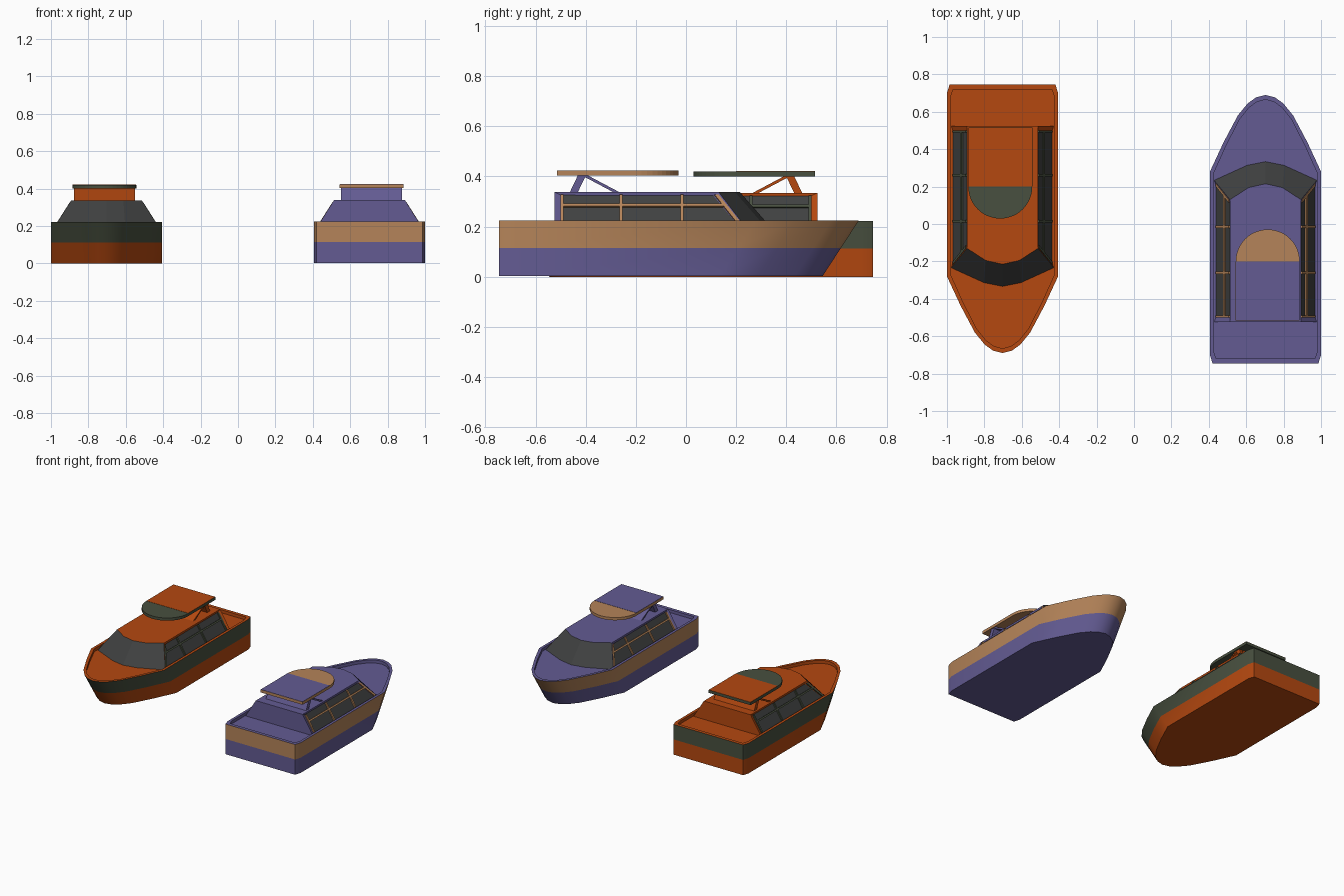
import bpy, bmesh, math
from mathutils import Vector, Matrix

if "Cube" in bpy.data.objects:
    bpy.data.objects.remove(bpy.data.objects["Cube"])

# colours: (hull and roof, trim)
PURPLE, TAN = (0.125, 0.105, 0.29, 1), (0.46, 0.23, 0.10, 1)
ORANGE, GREEN = (0.46, 0.065, 0.005, 1), (0.065, 0.08, 0.05, 1)
GLASS = (0.05, 0.052, 0.052, 1)


def material(name, colour):
    m = bpy.data.materials.new(name)
    m.diffuse_color = colour
    m.use_nodes = True
    m.node_tree.nodes["Principled BSDF"].inputs["Base Color"].default_value = m.diffuse_color
    return m


def finish(bm, name, mats, place, smooth=False):
    bmesh.ops.recalc_face_normals(bm, faces=bm.faces)
    me = bpy.data.meshes.new(name)
    bm.to_mesh(me)
    bm.free()
    for m in mats:
        me.materials.append(m)
    ob = bpy.data.objects.new(name, me)
    bpy.context.collection.objects.link(ob)
    ob.matrix_world = place
    if smooth:
        bpy.ops.object.select_all(action='DESELECT')
        ob.select_set(True)
        bpy.context.view_layer.objects.active = ob
        bpy.ops.object.shade_smooth_by_angle(angle=math.radians(30))
    return ob


def loft(bm, rings, mats):
    """Skin closed rings and cap both ends; mats gives one index per band."""
    vs = [[bm.verts.new(p) for p in r] for r in rings]
    n = len(vs[0])
    bands = []
    for a, b, m in zip(vs, vs[1:], mats):
        band = []
        for i in range(n):
            f = bm.faces.new((a[i], a[(i + 1) % n], b[(i + 1) % n], b[i]))
            f.material_index = m
            band.append(f)
        bands.append(band)
    bm.faces.new(vs[0])
    bm.faces.new(vs[-1])
    return bands


def prism(name, pts, offset, mat, place):
    bm = bmesh.new()
    off = Vector(offset)
    loft(bm, [[Vector(p) for p in pts], [Vector(p) + off for p in pts]], [0])
    return finish(bm, name, [mat], place)


def mirrored(half):
    """Half outline from stern to bow tip, closed across x = 0."""
    return half + [(-x, y) for x, y in reversed(half[:-1])]


HULL = mirrored([(0.283, -0.745), (0.297, -0.70), (0.297, 0.28), (0.225, 0.435),
                 (0.148, 0.58), (0.095, 0.645), (0.05, 0.677), (0, 0.69)])


def side_x(z):
    return 0.276 - 0.637 * (z - 0.2)


def boat(label, place, main, trim, glass):
    # hull: raked bow, two-colour band, rim and recessed deck
    def ring(z):
        rake = 0.145 * (1 - z / 0.222)
        return [(x, y - (rake if y > 0 else 0), z) for x, y in HULL]

    def inner(z):
        return [(x * 0.935, (y + 0.0275) * 0.965 - 0.0275, z) for x, y in HULL]
    bm = bmesh.new()
    loft(bm, [ring(0), ring(0.112), ring(0.222), inner(0.222), inner(0.2)], [0, 1, 0, 0])
    finish(bm, label + "_hull", [main, trim], place, smooth=True)

    # cabin: sloped sides, wrapped windscreen, recessed side windows
    base = mirrored([(0.276, -0.525), (0.276, 0.235), (0.10, 0.315), (0, 0.335)])
    top = mirrored([(0.19, -0.525), (0.19, 0.13), (0.09, 0.195), (0, 0.215)])
    bm = bmesh.new()
    band = loft(bm, [[(x, y, 0.198) for x, y in base], [(x, y, 0.335) for x, y in top]], [0])[0]
    for f in band[1:5]:
        f.material_index = 1
    bmesh.ops.recalc_face_normals(bm, faces=bm.faces)
    sides = [band[0], band[5]]
    bmesh.ops.inset_individual(bm, faces=sides, thickness=0.014, depth=-0.008)
    for f in sides:
        f.material_index = 1
        for v in f.verts:
            v.co.y += 0.016 if v.co.y < 0 else -0.014
    finish(bm, label + "_cabin", [main, glass], place)

    # window bars lying on both sloped cabin sides
    def bar(y0, z0, y1, z1, w):
        if z0 == z1:
            return [(y0, z0 - w), (y1, z0 - w), (y1, z0 + w), (y0, z0 + w)]
        return [(y0 - w, z0), (y0 + w, z0), (y1 + w, z1), (y1 - w, z1)]
    bars = [bar(y, 0.215, y, 0.325, 0.006) for y in (-0.495, -0.26, -0.015)]
    bars.append(bar(0.21, 0.215, 0.122, 0.325, 0.008))
    bars.append(bar(-0.495, 0.284, 0.155, 0.284, 0.005))
    for s, side in ((1, "right"), (-1, "left")):
        for i, quad in enumerate(bars):
            pts = [(s * (side_x(z) + 0.001), y, z) for y, z in quad]
            prism(f"{label}_window_bar_{side}_{i + 1}", pts,
                  (-s * 0.009, 0, -0.0057), trim, place)

    # canopy: squared stern end, half-round front, coloured panel on the aft part
    cx, r = 0.012, 0.171
    arc = [(cx + r * math.cos(math.pi * i / 24), -0.2 + r * math.sin(math.pi * i / 24), 0.4)
           for i in range(25)]
    prism(label + "_canopy", arc + [(cx - r, -0.515, 0.4), (cx + r, -0.515, 0.4)],
          (0, 0, 0.02), trim, place)
    q = r - 0.001
    prism(label + "_canopy_panel",
          [(cx - q, -0.514, 0.419), (cx + q, -0.514, 0.419),
           (cx + q, -0.2, 0.419), (cx - q, -0.2, 0.419)], (0, 0, 0.0025), main, place)

    # canopy supports: two broad leaning plates
    for name, yt, yb, w in (("rear", -0.415, -0.448, 0.016), ("front", -0.405, -0.275, 0.012)):
        pts = [(cx - 0.163, yb - w, 0.333), (cx - 0.163, yb + w, 0.333),
               (cx - 0.163, yt + w, 0.402), (cx - 0.163, yt - w, 0.402)]
        prism(f"{label}_{name}_canopy_support", pts, (0.326, 0, 0), main, place)


glass = material("glass", GLASS)
boat("purple_boat", Matrix.Translation((0.703, 0, 0.003)),
     material("purple", PURPLE), material("tan", TAN), glass)
boat("orange_boat", Matrix.Translation((-0.703, 0, 0)) @ Matrix.Rotation(math.pi, 4, 'Z'),
     material("orange", ORANGE), material("dark_green", GREEN), glass)
